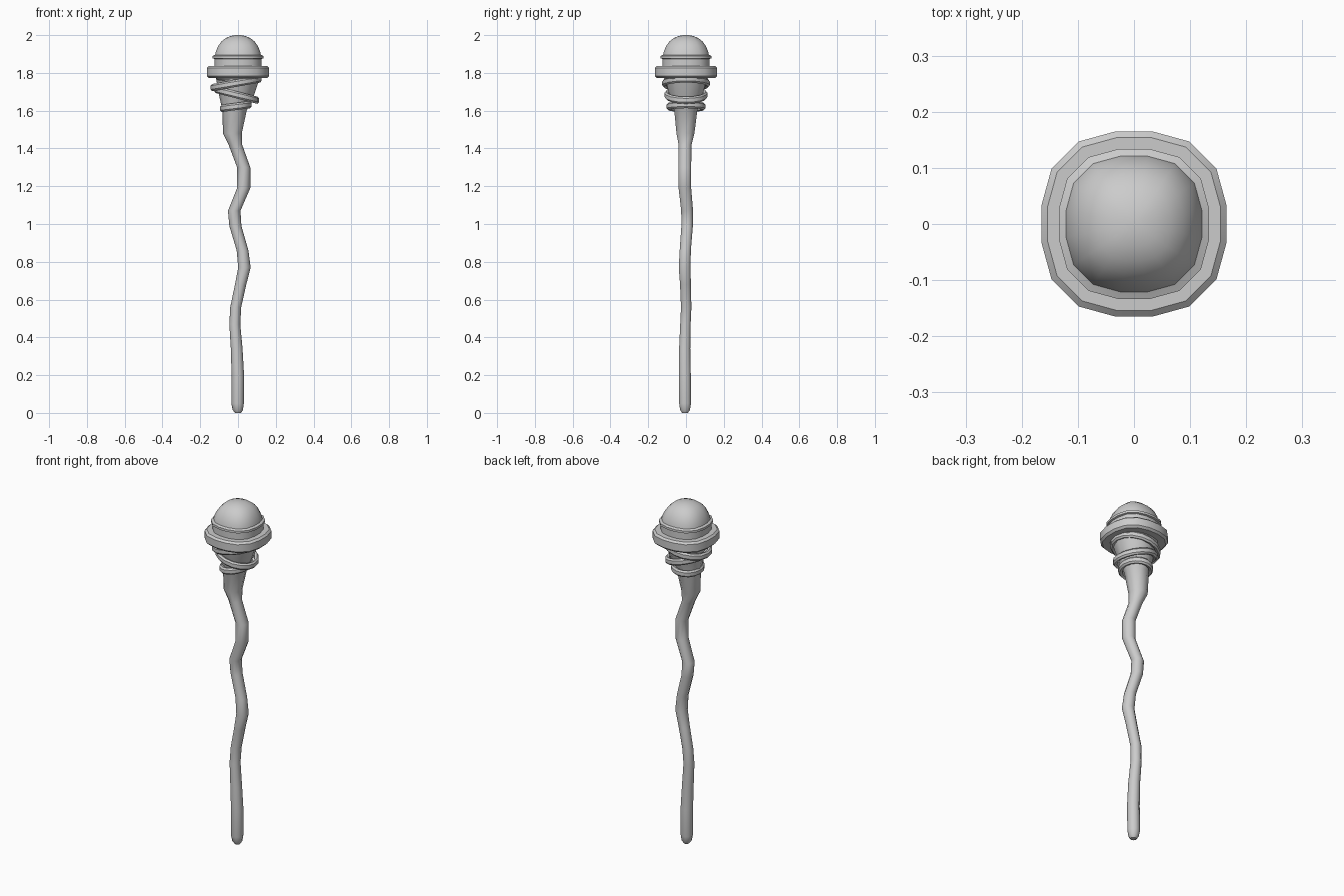
import bpy, math

if "Cube" in bpy.data.objects:
    bpy.data.objects.remove(bpy.data.objects["Cube"])

def make(name, rings, sides, closed=False, angle=40):
    """Skin a list of equal-length rings of points."""
    verts = [p for r in rings for p in r]
    n = len(rings)
    faces = []
    for i in range(n if closed else n - 1):
        a, b = i * sides, ((i + 1) % n) * sides
        for j in range(sides):
            k = (j + 1) % sides
            faces.append((a + j, a + k, b + k, b + j))
    if not closed:
        faces.append(tuple(reversed(range(sides))))
        faces.append(tuple(range((n - 1) * sides, n * sides)))
    me = bpy.data.meshes.new(name)
    me.from_pydata(verts, [], faces)
    me.update()
    ob = bpy.data.objects.new(name, me)
    bpy.context.collection.objects.link(ob)
    bpy.ops.object.select_all(action='DESELECT')
    ob.select_set(True)
    bpy.context.view_layer.objects.active = ob
    bpy.ops.object.mode_set(mode='EDIT')
    bpy.ops.mesh.select_all(action='SELECT')
    bpy.ops.mesh.normals_make_consistent(inside=False)
    bpy.ops.object.mode_set(mode='OBJECT')
    bpy.ops.object.shade_smooth_by_angle(angle=math.radians(angle))
    return ob

# Slightly squared 16-sided outline shared by the head parts
quarter = [(1, .2), (.89, .6), (.6, .89), (.2, 1)]
outline = []
for q in range(4):
    for x, y in quarter:
        for _ in range(q):
            x, y = -y, x
        outline.append((x, y))

def ring16(r, z):
    return [(x * r, y * r, z) for x, y in outline]

# Crooked shaft widening into the cup: z, x, y, radius
path = [(0, 0, -.005, .016), (.015, -.001, -.005, .027), (.05, -.002, -.005, .033),
        (.20, -.001, -.006, .033), (.34, -.007, -.007, .031), (.47, -.017, -.003, .029),
        (.56, -.012, .001, .029), (.68, .014, -.003, .030), (.77, .034, -.007, .033),
        (.86, .024, -.004, .031), (.99, -.014, .006, .032), (1.07, -.020, .006, .033),
        (1.19, .030, -.006, .035), (1.30, .030, -.006, .035), (1.42, -.014, -.005, .036),
        (1.48, -.030, -.003, .050), (1.60, -.018, -.001, .064), (1.68, -.008, 0, .092),
        (1.78, 0, 0, .118)]
S = 10
make("shaft", [[(x + r * math.cos(math.tau * j / S), y + r * math.sin(math.tau * j / S), z)
                for j in range(S)] for z, x, y, r in path], S)

# Dome and its collar
dome = [(.105, 1.76), (.125, 1.78), (.125, 1.868), (.125, 1.874), (.134, 1.877), (.134, 1.890),
        (.125, 1.894), (.121, 1.896), (.117, 1.915), (.104, 1.944), (.088, 1.966),
        (.066, 1.984), (.040, 1.995), (.015, 2.0)]
make("dome", [ring16(r, z) for r, z in dome], 16, angle=35)

# Wide rim
rim = [(.115, 1.772), (.154, 1.772), (.165, 1.783), (.165, 1.826), (.154, 1.836), (.115, 1.836)]
make("rim", [ring16(r, z) for r, z in rim], 16, closed=True, angle=30)

# Tilted wraps around the cup: centre x, x radius, y radius, left z, right z
section = [(-.018, -.014), (-.004, -.019), (.004, -.010), (.004, .010), (-.004, .019), (-.018, .014)]
def wrap(name, cx, rx, ry, zl, zr):
    rings = []
    for dr, dz in section:
        rings.append([(cx + (rx + dr) * math.cos(t), (ry + dr) * math.sin(t),
                       (zl + zr) / 2 + (zr - zl) / 2 * math.cos(t) + dz)
                      for t in [math.tau * j / 16 for j in range(16)]])
    make(name, rings, 16, closed=True, angle=30)

wrap("wrap_upper", -.010, .131, .122, 1.722, 1.768)
wrap("wrap_middle", -.007, .114, .110, 1.712, 1.655)
wrap("wrap_lower", -.011, .079, .098, 1.612, 1.632)
